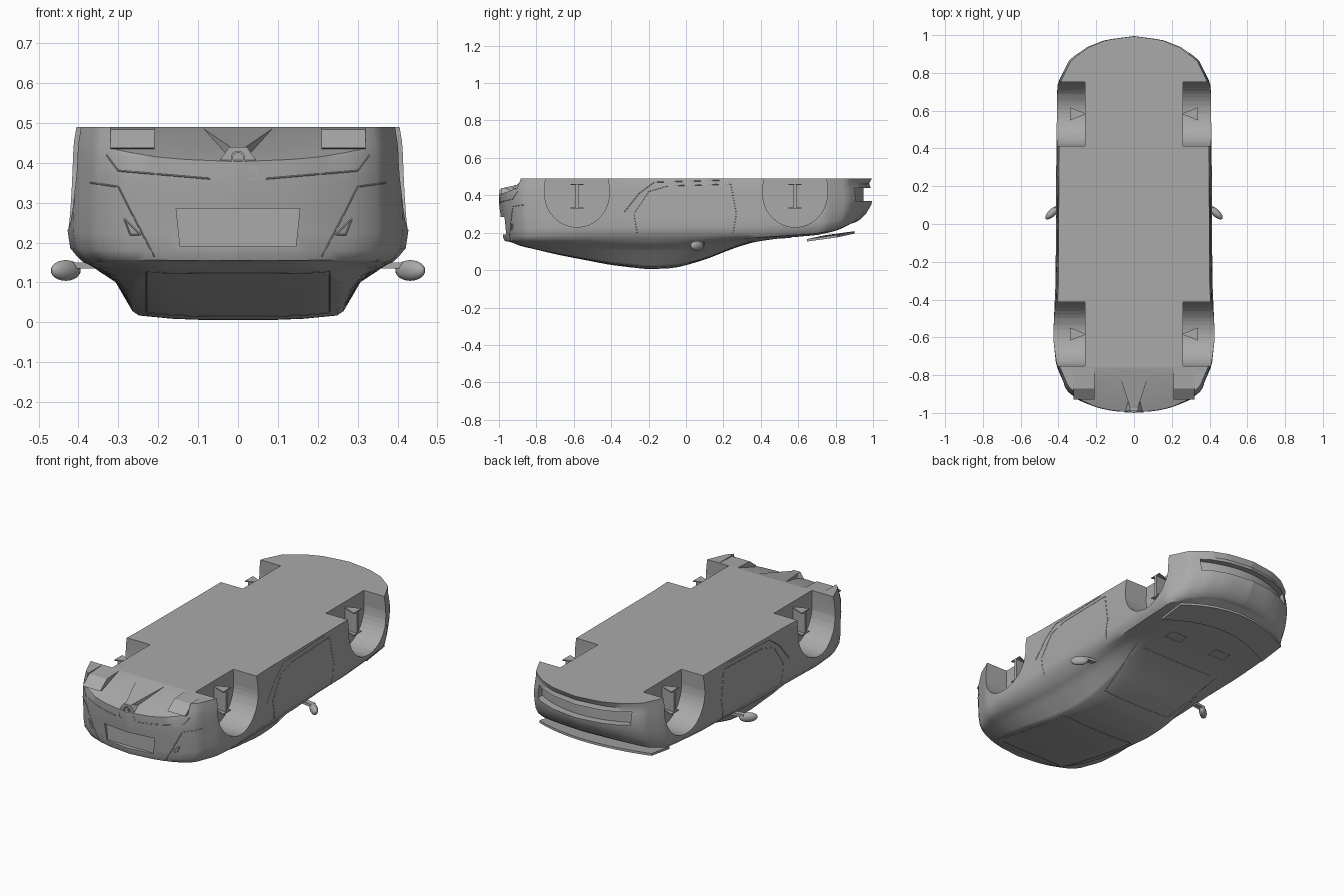
import bpy, bmesh, math
from mathutils import Vector, Matrix

if "Cube" in bpy.data.objects:
    bpy.data.objects.remove(bpy.data.objects["Cube"])

grey = bpy.data.materials.new("plain_grey")
grey.use_nodes = True
GREY = (0.4, 0.4, 0.4, 1)
grey.diffuse_color = GREY
grey.node_tree.nodes["Principled BSDF"].inputs["Base Color"].default_value = GREY


def finish(name, bm, smooth=True):
    bmesh.ops.recalc_face_normals(bm, faces=bm.faces)
    mesh = bpy.data.meshes.new(name)
    bm.to_mesh(mesh)
    bm.free()
    ob = bpy.data.objects.new(name, mesh)
    bpy.context.collection.objects.link(ob)
    mesh.materials.append(grey)
    if smooth:
        shade(ob)
    return ob


def shade(ob):
    bpy.ops.object.select_all(action='DESELECT')
    ob.select_set(True)
    bpy.context.view_layer.objects.active = ob
    bpy.ops.object.shade_smooth_by_angle(angle=math.radians(35))


def prism(name, pts, a, b, axis, smooth=False):
    """Extrude a 2D outline from a to b along an axis."""
    place = {'x': lambda p, d: (d, *p), 'y': lambda p, d: (p[0], d, p[1]),
             'z': lambda p, d: (*p, d)}[axis]
    bm = bmesh.new()
    face = bm.faces.new([bm.verts.new(place(p, a)) for p in pts])
    ext = bmesh.ops.extrude_face_region(bm, geom=[face])["geom"]
    shift = Vector(place((0, 0), b - a))
    bmesh.ops.translate(bm, vec=shift, verts=[v for v in ext if isinstance(v, bmesh.types.BMVert)])
    return finish(name, bm, smooth)


def lerp(table, y):
    if y <= table[0][0]:
        return table[0][1]
    for (a, p), (b, q) in zip(table, table[1:]):
        if y <= b:
            return p + (q - p) * (y - a) / (b - a)
    return table[-1][1]


def soft(table, y, r=0.035):
    return sum(lerp(table, y + d * r) for d in (-1, -0.5, 0, 0.5, 1)) / 5


# Body curves along the length: half width, shoulder height, centreline height
FLOOR = 0.49
WIDTH = [(-1, 0), (-.985, .13), (-.97, .2), (-.93, .3), (-.88, .36), (-.75, .412), (-.6, .428),
         (-.3, .415), (.6, .41), (.75, .405), (.87, .345), (.94, .25), (.98, .15), (1, 0)]
BELT = [(-1, .155), (-.5, .165), (.4, .175), (.7, .195), (.85, .215), (1, .26)]
ROOF = [(-1, .15), (-.9, .128), (-.65, .075), (-.4, .027), (-.2, .004), (-.05, .012),
        (.1, .055), (.25, .115), (.36, .15), (.5, .17), (.7, .187), (.85, .21), (1, .26)]
# Side rows: fraction floor-to-shoulder, width factor, tail stretch, nose stretch
SIDE = [(0, .965, .9, .98), (.12, .98, .95, .93), (.22, .985, 1, .96), (.4, .99, 1, 1),
        (.6, .995, .97, .97), (.8, 1, .94, .88), (.93, .985, .93, .78), (1, .94, .9, .7)]
# Cabin rows: width factor, fraction shoulder-to-roof
CABIN = [(.91, .12), (.84, .25), (.74, .42), (.64, .86), (.6, .93), (.4, .98), (.2, 1), (0, 1)]


def body_column(y):
    def stretch(k_tail, k_nose):
        over = max(abs(y) - .7, 0)
        return y - math.copysign(over * (1 - (k_tail if y < 0 else k_nose)), y)
    w, belt = lerp(WIDTH, y), soft(BELT, y)
    fade = min(1, (1 - abs(y)) * 12)
    rise = max(belt - soft(ROOF, y), 0) * fade
    col = [(0, stretch(*SIDE[0][2:]), FLOOR)]
    for f, k, tail, nose in SIDE:
        col.append((w * k, stretch(tail, nose), FLOOR + (belt - FLOOR) * f))
    for k, f in CABIN:
        col.append((w * k, stretch(*SIDE[-1][2:]), belt - rise * f))
    return col


N = 72
bm = bmesh.new()
grid = [[bm.verts.new(p) for p in body_column(math.sin(math.pi * (i / N - .5)))] for i in range(N + 1)]
for c, d in zip(grid, grid[1:]):
    for j in range(len(c) - 1):
        bm.faces.new((c[j], d[j], d[j + 1], c[j + 1]))
bmesh.ops.remove_doubles(bm, verts=bm.verts, dist=1e-4)
dup = bmesh.ops.duplicate(bm, geom=bm.verts[:] + bm.edges[:] + bm.faces[:])["geom"]
for v in dup:
    if isinstance(v, bmesh.types.BMVert):
        v.co.x *= -1
bmesh.ops.remove_doubles(bm, verts=bm.verts, dist=1e-4)
body = finish("body_shell", bm)


def arc_band(name, half, front, depth, z0, z1, sag, lift=0, drop=0):
    """Curved band following the nose, from z0 to z1."""
    bm = bmesh.new()
    rows = []
    for i in range(25):
        x = half * (i / 12 - 1)
        y, dz = front - sag * x * x, lift * (x / half) ** 2
        rows.append([bm.verts.new(p) for p in ((x, y, z0 + dz), (x, y, z1 + dz),
                    (x, y - depth, z1 + dz + drop), (x, y - depth, z0 + dz + drop))])
    for a, b in zip(rows, rows[1:]):
        for j in range(4):
            bm.faces.new((a[j], b[j], b[j - 3], a[j - 3]))
    bm.faces.new(rows[0])
    bm.faces.new(rows[-1])
    return finish(name, bm)


def cut(cutter):
    mod = body.modifiers.new(cutter.name, 'BOOLEAN')
    mod.object, mod.operation, mod.solver = cutter, 'DIFFERENCE', 'EXACT'
    bpy.context.view_layer.objects.active = body
    bpy.ops.object.modifier_apply(modifier=mod.name)
    bpy.data.objects.remove(cutter)


# Wheel wells
for s in (-1, 1):
    for cy in (-.583, .583):
        arch = [(cy + .172 * math.cos(a), .405 - .175 * math.sin(a))
                for a in [math.pi * i / 24 for i in range(25)]]
        arch += [(cy - .165, .6), (cy + .165, .6)]
        cut(prism("well_cutter", arch, s * .26, s * .6, 'x'))
# Sloped rear diffuser, plate recess and nose intake
cut(prism("diffuser_cutter", [(-.76, .49), (-1.2, .33), (-1.2, .6), (-.76, .6)], -.32, .32, 'x'))
cut(prism("plate_cutter", [(-.155, .285), (.155, .285), (.145, .19), (-.145, .19)], -1.1, -.955, 'y'))
cut(arc_band("intake_cutter", .29, 1.1, .15, .37, .44, .95))
shade(body)

# Diffuser keel and side pods
bm = bmesh.new()
keel = [bm.verts.new(p) for p in ((-.09, -.76, .488), (.09, -.76, .488), (.02, -.975, .44), (-.02, -.975, .44),
                                  (-.09, -.76, .45), (.09, -.76, .45), (.02, -.975, .38), (-.02, -.975, .38))]
bmesh.ops.convex_hull(bm, input=keel)
finish("diffuser_keel", bm, False)
for s in (-1, 1):
    prism("diffuser_pod", [(-.76, .489), (-.87, .483), (-.93, .437), (-.76, .42)], s * .21, s * .32, 'x')

# Exhaust housing and three pipes
prism("exhaust_housing", [(-.066, .36), (-.058, .35), (.058, .35), (.066, .36), (.06, .385),
                          (.022, .44), (-.022, .44), (-.06, .385)], -.93, -.99, 'y')
for x, z in ((0, .412), (-.033, .373), (.033, .373)):
    bm = bmesh.new()
    profile = [(.018, -.98), (.018, -.997), (.013, -.997), (.013, -.975)]
    rings = [[bm.verts.new((x + r * math.cos(a), y, z + r * math.sin(a)))
              for a in [math.tau * k / 20 for k in range(20)]] for r, y in profile]
    for p, q in zip(rings, rings[1:]):
        for k in range(20):
            bm.faces.new((p[k - 1], p[k], q[k], q[k - 1]))
    bm.faces.new(rings[-1])
    finish("exhaust_pipe", bm)

# Axle stubs: triangular plates joined by a thin post
for s in (-1, 1):
    for y in (-.583, .583):
        for z in (.33, .455):
            prism("axle_plate", [(s * .34, y - .035), (s * .34, y + .035), (s * .25, y)], z, z + .006, 'z')
        prism("axle_post", [(s * .34, y - .008), (s * .34, y + .008), (s * .25, y)], .33, .46, 'z')

# Front hood lip
arc_band("hood_lip", .35, .9, .16, .195, .208, .75, lift=-.02, drop=-.022)

# Door mirrors
for s in (-1, 1):
    bm = bmesh.new()
    bmesh.ops.create_uvsphere(bm, u_segments=20, v_segments=12, radius=1)
    bm.transform(Matrix.Translation((s * .432, .06, .13)) @ Matrix.Rotation(s * -.75, 4, 'Z')
                 @ Matrix.Diagonal((.048, .02, .026, 1)))
    finish("door_mirror", bm)
    prism("mirror_stem", [(s * .35, .1), (s * .42, .09), (s * .42, .06), (s * .35, .07)], .135, .15, 'z')

# Panel seams laid on the shell
bpy.context.view_layer.update()


def seam(name, pts, axis, closed=False):
    origin_dir = {'x': (lambda p: (2, *p), (-1, 0, 0)), '-x': (lambda p: (-2, *p), (1, 0, 0)),
                  'y': (lambda p: (p[0], -2, p[1]), (0, 1, 0)), 'z': (lambda p: (*p, -1), (0, 0, 1))}
    start, ray = origin_dir[axis]
    path = pts + pts[:1] if closed else pts
    hits = []
    for a, b in zip(path, path[1:]):
        for k in range(12):
            p = Vector(a).lerp(Vector(b), k / 11)
            ok, loc, _, _ = body.ray_cast(Vector(start(p)), Vector(ray))
            if ok:
                hits.append(loc)
    cu = bpy.data.curves.new(name, 'CURVE')
    cu.dimensions, cu.bevel_depth, cu.bevel_resolution = '3D', .002, 0
    sp = cu.splines.new('POLY')
    sp.points.add(len(hits) - 1)
    for q, h in zip(sp.points, hits):
        q.co = (*h, 1)
    cu.materials.append(grey)
    bpy.context.collection.objects.link(bpy.data.objects.new(name, cu))


for s, side in ((1, 'x'), (-1, '-x')):
    seam("door_seam", [(.25, .19), (.27, .3), (.24, .46), (-.1, .45), (-.2, .42), (-.28, .3), (-.26, .19)], side)
    seam("side_scoop", [(-.33, .31), (-.25, .41), (-.17, .47), (.2, .48)], side)
    seam("tail_light", [(s * .37, .35), (s * .3, .34), (s * .27, .28), (s * .21, .165)], 'y')
    seam("reflector", [(s * .285, .26), (s * .27, .22), (s * .245, .22)], 'y', True)
    seam("bumper_line", [(s * .07, .36), (s * .3, .38), (s * .33, .42)], 'y')
    seam("hood_vent", [(s * .1, .5), (s * .2, .5), (s * .2, .56), (s * .1, .56)], 'z', True)
seam("rear_glass_line", [(-.23, -.86), (-.23, -.3), (.23, -.3), (.23, -.86)], 'z', True)
seam("windscreen_line", [(-.28, .36), (-.22, .02), (.22, .02), (.28, .36)], 'z', True)
